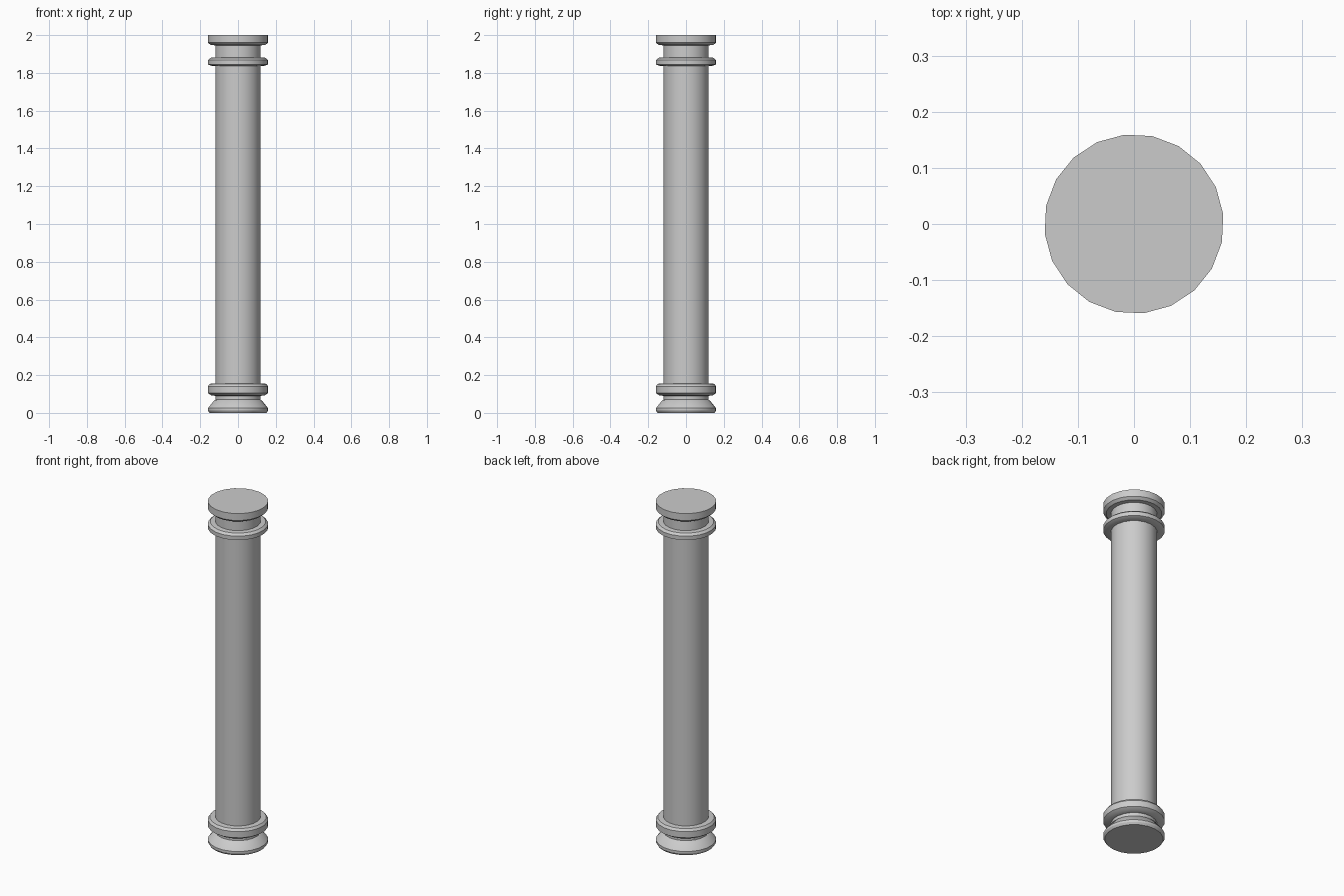
import bpy, bmesh, math

if "Cube" in bpy.data.objects:
    bpy.data.objects.remove(bpy.data.objects["Cube"])

SIDES = 20
START = math.radians(6.2)

# Turned outline (radius, height) from base disc to cap
PROFILE = [
    (0.152, 0.0), (0.16, 0.012), (0.16, 0.025),      # foot
    (0.125, 0.068), (0.12, 0.07), (0.12, 0.09),      # sloped base and neck
    (0.142, 0.093), (0.16, 0.105), (0.16, 0.141),    # lower ring
    (0.15, 0.154), (0.12, 0.156),
    (0.12, 1.837), (0.145, 1.838), (0.16, 1.845),    # shaft, upper ring
    (0.16, 1.868), (0.147, 1.88), (0.12, 1.882),
    (0.12, 1.946), (0.145, 1.947), (0.16, 1.96),     # neck, cap
    (0.16, 2.0),
]

# Column lathed from the outline, closed top and bottom
bm = bmesh.new()
rings = []
for r, z in PROFILE:
    rings.append([bm.verts.new((r * math.cos(START + math.tau * i / SIDES),
                                r * math.sin(START + math.tau * i / SIDES), z))
                  for i in range(SIDES)])
for a, b in zip(rings, rings[1:]):
    for i in range(SIDES):
        j = (i + 1) % SIDES
        bm.faces.new((a[i], a[j], b[j], b[i]))
bm.faces.new(rings[0][::-1])
bm.faces.new(rings[-1])

mesh = bpy.data.meshes.new("column")
bm.to_mesh(mesh)
bm.free()
column = bpy.data.objects.new("column", mesh)
bpy.context.collection.objects.link(column)
bpy.context.view_layer.objects.active = column
column.select_set(True)
bpy.ops.object.shade_smooth_by_angle(angle=math.radians(30))
